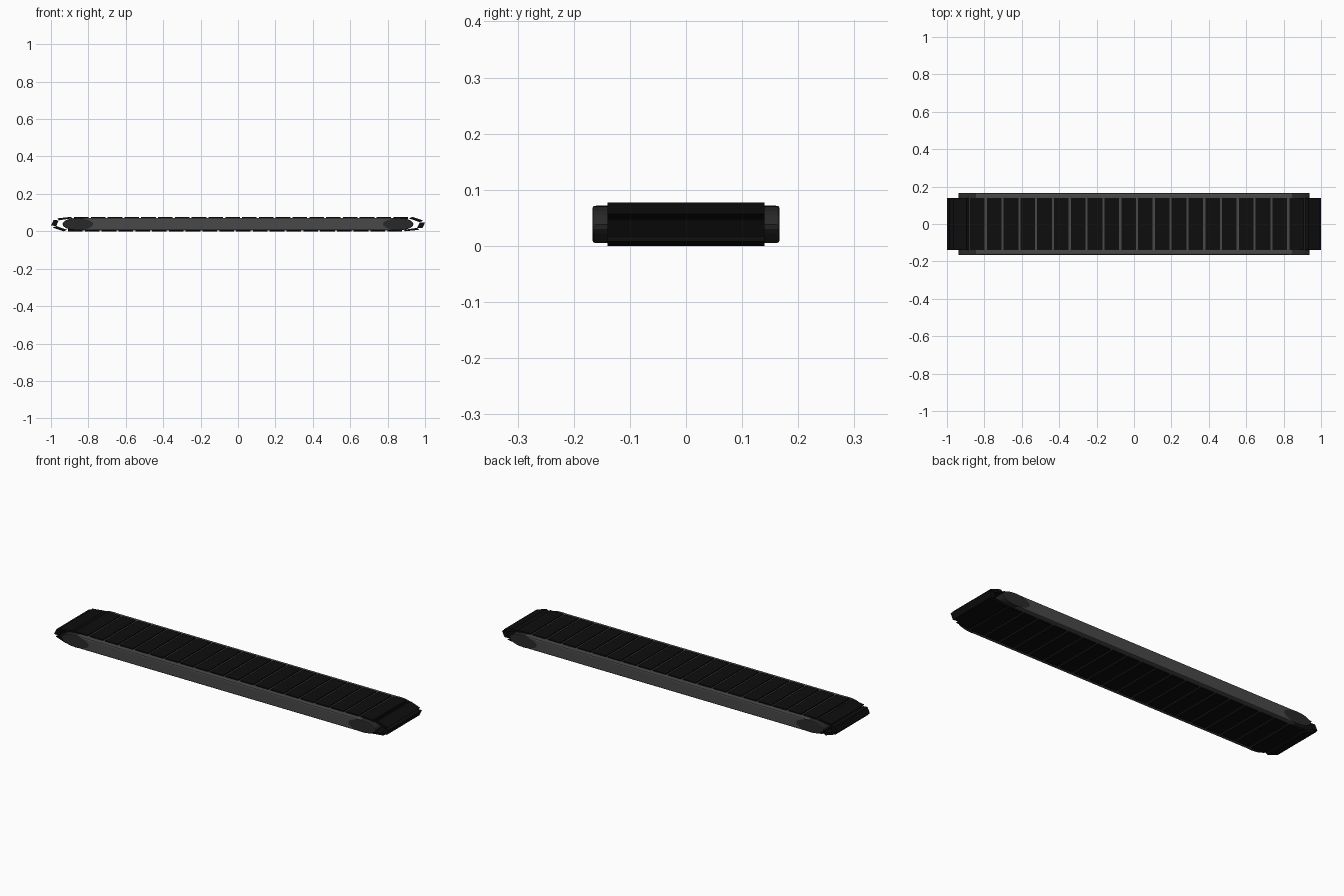
import bpy, bmesh, math
from mathutils import Matrix, Vector

if "Cube" in bpy.data.objects:
    bpy.data.objects.remove(bpy.data.objects["Cube"])

MID, STRETCH = 0.0385, 2.6      # belt mid height, lengthwise stretch of the belt


def material(name, v):
    m = bpy.data.materials.new(name)
    m.diffuse_color = (v, v, v, 1)
    m.use_nodes = True
    m.node_tree.nodes["Principled BSDF"].inputs["Base Color"].default_value = m.diffuse_color
    return m


def finish(name, bm, mat):
    bmesh.ops.recalc_face_normals(bm, faces=bm.faces)
    me = bpy.data.meshes.new(name)
    bm.to_mesh(me)
    bm.free()
    ob = bpy.data.objects.new(name, me)
    bpy.context.collection.objects.link(ob)
    me.materials.append(mat)
    return ob


def bevel(ob, width):
    b = ob.modifiers.new("bevel", 'BEVEL')
    b.width, b.segments, b.limit_method = width, 2, 'ANGLE'
    b.angle_limit = math.radians(40)


rubber = material("rubber", 0.004)
steel = material("steel", 0.065)
dark = material("dark_steel", 0.022)

# Frame: long bar whose sides are the visible rails
bm = bmesh.new()
bmesh.ops.create_cube(bm, size=1, matrix=Matrix.Translation((0, 0, MID)) @ Matrix.Diagonal((1.70, 0.332, 0.067, 1)))
bevel(finish("frame", bm, steel), 0.007)

# End rollers: flattened drums with rounded rims
for side, tag in ((-1, "left"), (1, "right")):
    bm = bmesh.new()
    bmesh.ops.create_cone(
        bm, cap_ends=True, segments=24, radius1=1, radius2=1, depth=1,
        matrix=Matrix.Translation((side * 0.855, 0, MID)) @ Matrix.Diagonal((0.083, 0.333, 0.033, 1))
        @ Matrix.Rotation(math.pi / 2, 4, 'X'))
    bevel(finish(tag + "_roller", bm, dark), 0.004)

# Belt: flat slats following a stadium-shaped loop
R = 0.034
HALF = 0.902 / STRETCH
ARC, STRAIGHT = math.pi * R, 2 * HALF
LOOP = 2 * (ARC + STRAIGHT)
COUNT = 46
PITCH = LOOP / COUNT


def on_loop(s):
    """Point and tangent angle on the unstretched loop, starting at the top centre."""
    s = (s + HALF) % LOOP
    flip = s >= LOOP / 2
    s -= LOOP / 2 if flip else 0
    if s < STRAIGHT:
        p, a = Vector((s - HALF, 0, R)), 0
    else:
        a = (s - STRAIGHT) / R
        p = Vector((HALF + R * math.sin(a), 0, R * math.cos(a)))
    if flip:
        p, a = -p, a + math.pi
    return p, a


bm = bmesh.new()
stretch = Matrix.Translation((0, 0, MID)) @ Matrix.Diagonal((STRETCH, 1, 1, 1))
for i in range(COUNT):
    p, a = on_loop((i + 0.5) * PITCH + 0.016 / STRETCH)
    bmesh.ops.create_cube(
        bm, size=1,
        matrix=stretch @ Matrix.Translation(p) @ Matrix.Rotation(a, 4, 'Y')
        @ Matrix.Translation((0, 0, -0.001)) @ Matrix.Diagonal((PITCH - 0.0045, 0.28, 0.011, 1)))
# settle the belt exactly on its length and height
xs = max(abs(v.co.x) for v in bm.verts)
for v in bm.verts:
    v.co.x /= xs
    v.co.z = min(max(v.co.z, 0), 0.077)
finish("belt_slats", bm, rubber)
